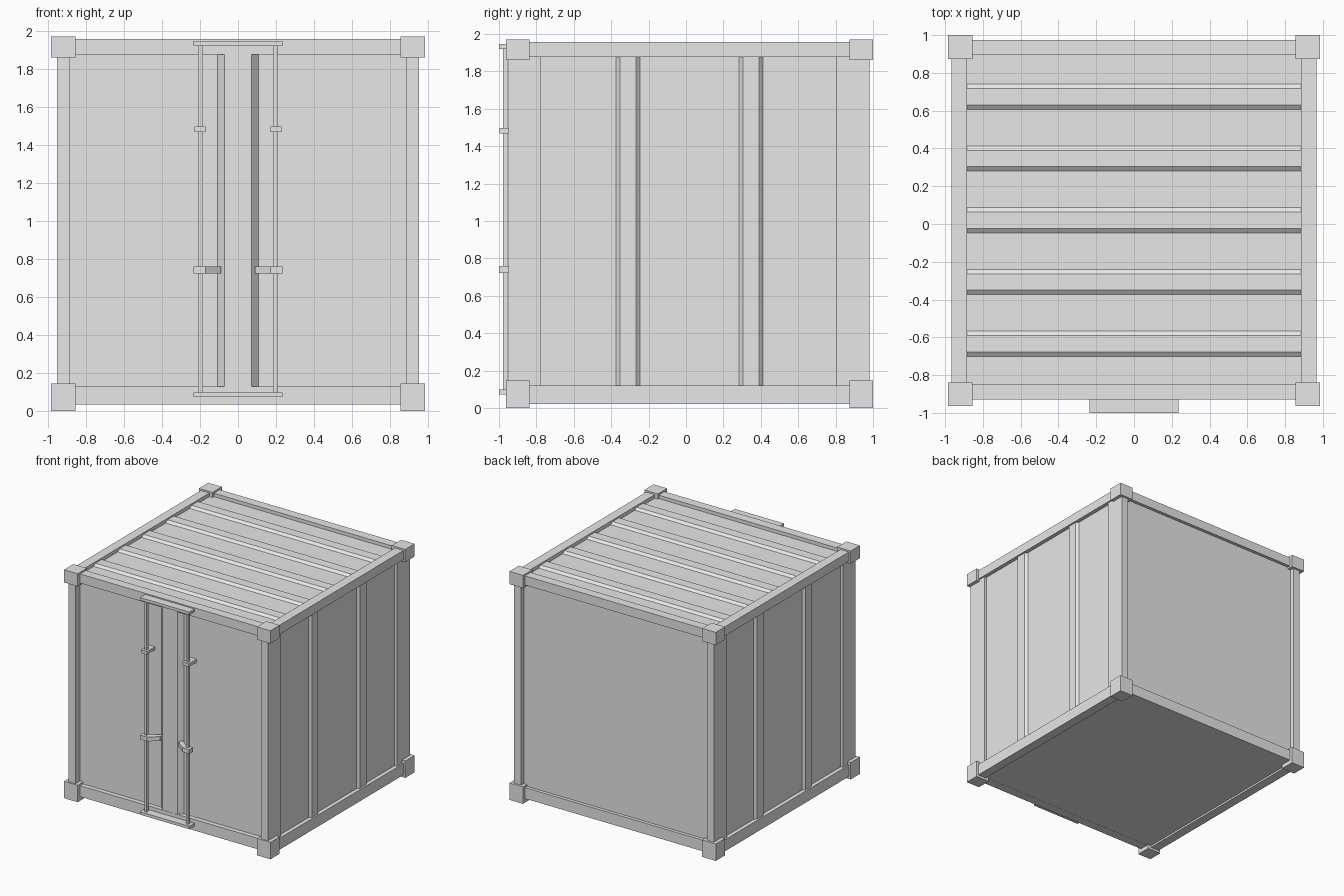
import bpy
import bmesh

cube = bpy.data.objects.get("Cube")
if cube:
    bpy.data.objects.remove(cube, do_unlink=True)

grey = bpy.data.materials.new("light_grey_paint")
grey.use_nodes = True
grey.diffuse_color = (0.8, 0.8, 0.8, 1)
grey.node_tree.nodes["Principled BSDF"].inputs["Base Color"].default_value = (0.8, 0.8, 0.8, 1)


def finish(name, bm):
    bmesh.ops.recalc_face_normals(bm, faces=bm.faces[:])
    mesh = bpy.data.meshes.new(name)
    bm.to_mesh(mesh)
    bm.free()
    mesh.materials.append(grey)
    obj = bpy.data.objects.new(name, mesh)
    bpy.context.scene.collection.objects.link(obj)
    return obj


def prism(name, outline, lo, hi, place):
    """Extrude a 2D outline from lo to hi; place turns (u, v, t) into x, y, z."""
    bm = bmesh.new()
    rings = [[bm.verts.new(place(u, v, t)) for u, v in outline] for t in (lo, hi)]
    bm.faces.new(rings[0])
    bm.faces.new(rings[1])
    n = len(outline)
    for i in range(n):
        j = (i + 1) % n
        bm.faces.new((rings[0][i], rings[0][j], rings[1][j], rings[1][i]))
    return finish(name, bm)


def box(name, x, y, z):
    outline = [(x[0], y[0]), (x[1], y[0]), (x[1], y[1]), (x[0], y[1])]
    return prism(name, outline, z[0], z[1], lambda u, v, t: (u, v, t))


def ribbed(start, end, back, face, crest, centres, foot, top):
    """Outline of a sheet with raised trapezoid ribs."""
    pts = [(start, back), (start, face)]
    for c in centres:
        pts += [(c - foot, face), (c - top, crest), (c + top, crest), (c + foot, face)]
    return pts + [(end, face), (end, back)]


def span(side, a, b):
    return tuple(sorted((side * a, side * b)))


sides = ((1, "left"), (-1, "right"))
ends = (("front", (-0.963, -0.838), (-0.95, -0.775), (-0.93, -0.85)),
        ("back", (0.873, 1.0), (0.802, 0.981), (0.894, 0.973)))

# Frame: corner castings, posts and end rails
for end, corner_y, post_y, rail_y in ends:
    for s, side in sides:
        for level, z in (("bottom", (0, 0.146)), ("top", (1.86, 1.97))):
            box(f"{level}_{end}_{side}_corner", span(s, 0.855, 0.984), corner_y, z)
        box(f"{end}_{side}_post", span(s, 0.885, 0.953), post_y, (0.1, 1.9))
    box(f"{end}_bottom_rail", (-0.9, 0.9), rail_y, (0.035, 0.13))
    box(f"{end}_top_rail", (-0.9, 0.9), rail_y, (1.876, 1.955))

# Long rails and ribbed side walls
wall = ribbed(-0.8, 0.83, 0.9, 0.932, 0.952, (-0.31, 0.347), 0.064, 0.043)
for s, side in sides:
    box(f"{side}_bottom_rail", span(s, 0.885, 0.966), (-0.86, 0.9), (0.02, 0.119))
    box(f"{side}_top_rail", span(s, 0.885, 0.966), (-0.86, 0.9), (1.876, 1.956))
    prism(f"{side}_wall", wall, 0.1, 1.9, lambda u, v, t, s=s: (s * v, u, t))

# Roof, doors, back wall and floor
ridges = [-0.634 + 0.327 * i for i in range(5)]
prism("roof", ribbed(-0.87, 0.91, 1.89, 1.925, 1.943, ridges, 0.067, 0.043),
      -0.9, 0.9, lambda u, v, t: (t, u, v))
prism("doors", ribbed(-0.9, 0.9, 0.86, 0.89, 0.928, (0,), 0.107, 0.071),
      0.1, 1.9, lambda u, v, t: (u, -v, t))
box("back_wall", (-0.9, 0.9), (0.91, 0.945), (0.1, 1.9))
box("floor", (-0.89, 0.89), (-0.92, 0.96), (0.036, 0.08))

# Door locking gear
box("top_lock_plate", (-0.235, 0.235), (-1, -0.92), (1.92, 1.945))
box("bottom_lock_plate", (-0.235, 0.235), (-1, -0.92), (0.073, 0.098))
handle = [(0.235, -1), (0.17, -1), (0.09, -0.937), (0.09, -0.885), (0.17, -0.95), (0.235, -0.95)]
for s, side in sides:
    box(f"{side}_lock_rod", span(s, 0.187, 0.209), (-0.978, -0.954), (0.09, 1.93))
    box(f"{side}_rod_bracket", span(s, 0.17, 0.228), (-0.998, -0.88), (1.468, 1.496))
    prism(f"{side}_door_handle", handle, 0.722, 0.76, lambda u, v, t, s=s: (s * u, v, t))
